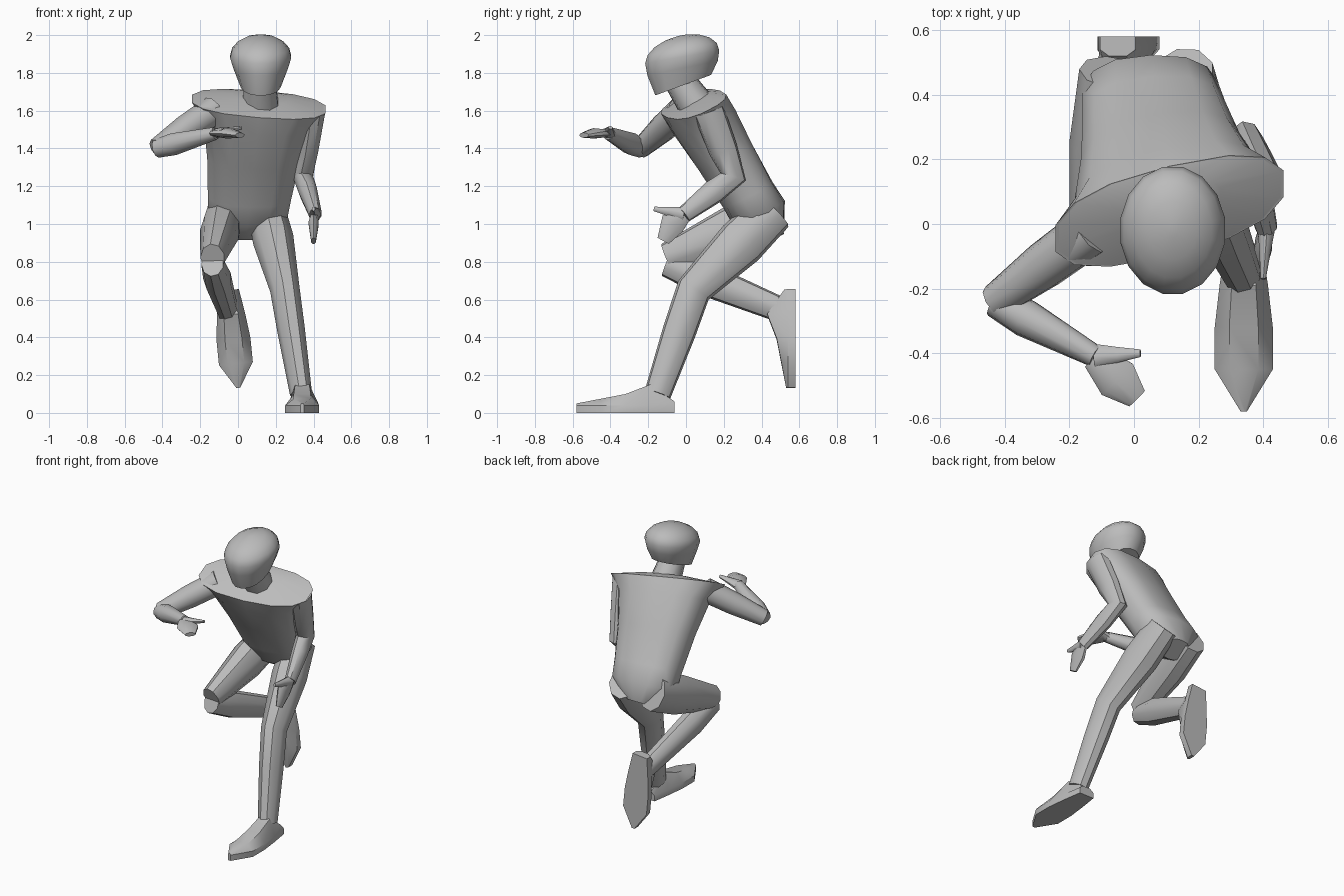
import bpy, bmesh, math
from mathutils import Vector

cube = bpy.data.objects.get("Cube")
if cube:
    bpy.data.objects.remove(cube)

grey = bpy.data.materials.new("plain_grey")
grey.use_nodes = True
grey.diffuse_color = (0.5, 0.5, 0.5, 1)
shader = grey.node_tree.nodes["Principled BSDF"]
shader.inputs["Base Color"].default_value = grey.diffuse_color

SIDEWAYS = Vector((1, 0, 0))
FORWARD = Vector((0, -1, 0))
UP = Vector((0, 0, 1))


def skin(name, rings):
    """Join rings with equal numbers of points into a capped solid."""
    bm = bmesh.new()
    loops = [[bm.verts.new(point) for point in ring] for ring in rings]
    count = len(loops[0])
    for lower, upper in zip(loops, loops[1:]):
        for i in range(count):
            j = (i + 1) % count
            bm.faces.new((lower[i], lower[j], upper[j], upper[i]))
    bm.faces.new(loops[0])
    bm.faces.new(loops[-1])
    bmesh.ops.recalc_face_normals(bm, faces=bm.faces)
    mesh = bpy.data.meshes.new(name)
    bm.to_mesh(mesh)
    bm.free()
    mesh.materials.append(grey)
    part = bpy.data.objects.new(name, mesh)
    bpy.context.collection.objects.link(part)
    bpy.ops.object.select_all(action='DESELECT')
    part.select_set(True)
    bpy.context.view_layer.objects.active = part
    bpy.ops.object.shade_smooth_by_angle(angle=math.radians(42))


def boxier(value, power):
    return math.copysign(abs(value) ** power, value)


def oval(centre, across, along, sides, power=1):
    """Ring with two half axes; a power below one makes it boxier."""
    angles = [math.tau * (i + 0.5) / sides for i in range(sides)]
    return [centre + across * boxier(math.cos(a), power) + along * boxier(math.sin(a), power)
            for a in angles]


def limb(name, joints, sizes, depth=1, hint=SIDEWAYS):
    """Tube through the joints, mitred where it bends."""
    rings = []
    for i, (joint, size) in enumerate(zip(joints, sizes)):
        after = joints[min(i + 1, len(joints) - 1)] - joint
        before = joint - joints[max(i - 1, 0)]
        axis = (after.normalized() + before.normalized()).normalized()
        across = (hint - axis * hint.dot(axis)).normalized()
        along = axis.cross(across) * depth
        rings.append(oval(joint, across * size, along * size, 9))
    skin(name, rings)


def foot(name, heel, forward, up):
    """Shoe with a flat sole and a pointed toe."""
    side = forward.cross(up)
    rings = []
    widths = (0.055, 0.075, 0.09, 0.09, 0.01)
    heights = (0.06, 0.15, 0.1, 0.075, 0.05)
    for i, (wide, high) in enumerate(zip(widths, heights)):
        half = [(wide, 0), (wide, 0.04), (wide / 2, high)]
        outline = half + [(-s, h) for s, h in reversed(half)]
        middle = heel + forward * i * 0.13
        rings.append([middle + side * s + up * h for s, h in outline])
    skin(name, rings)


def hand(name, wrist, knuckles, fingertip, thumb_tip, palm_normal):
    """Flat palm with fingers and a separate thumb."""
    side = palm_normal.cross(knuckles - wrist)
    limb(name, (wrist, knuckles, fingertip), (0.045, 0.07, 0.035), 0.4, side)
    limb(name + "_thumb", (wrist, wrist.lerp(thumb_tip, 0.5), thumb_tip),
         (0.04, 0.025, 0.012), 0.7, side)


# Torso, leaning forward; the shoulders twist and the hips are level
collar_base = Vector((0.11, 0.04, 1.635))
seat = Vector((0.04, 0.45, 0.95))
lean = Vector((0, 0.87, 0.45))
twist = Vector((1, 0.24, -0.08))
widths = (0.36, 0.29, 0.25, 0.225, 0.215, 0.09)
depths = (0.16, 0.17, 0.16, 0.15, 0.155, 0.08)
places = (0, 0.13, 0.4, 0.7, 0.85, 1)
skin("torso", [oval(collar_base.lerp(seat, t), twist.lerp(SIDEWAYS, t) * w, lean * d, 14, 0.8)
               for t, w, d in zip(places, widths, depths)])

# Collar sloping up to the neck
neck_base = Vector((0.12, 0.06, 1.67))
skin("collar", [oval(place, twist * size, lean * size * 0.45, 14, 0.8)
                for place, size in ((collar_base, 0.35), (neck_base, 0.15))])
limb("neck", (neck_base - UP * 0.05, Vector((0.12, -0.05, 1.78))), (0.1, 0.08))

# Head: a narrowing face below a domed helmet, tipped forward
brow = Vector((0.12, -0.02, 1.885))
tipped = Vector((0, 0.2, 0.035))
jaw = Vector((0.12, -0.015, 1.735))
jaw_slope = Vector((0, 0.15, 0.055))
rim = SIDEWAYS * 0.165
face = [oval(jaw, rim * 0.65, jaw_slope, 16, 0.9),
        oval(jaw.lerp(brow, 0.6), rim * 0.88, jaw_slope.lerp(tipped, 0.8), 16)]
dome = []
for step in range(5):
    angle = math.radians(21 * step)
    level = brow + UP * 0.115 * math.sin(angle)
    shrink = math.cos(angle)
    dome.append(oval(level, rim * shrink, tipped * shrink, 16))
skin("head", face + dome)

# Left leg, planted in front
hip = Vector((0.15, 0.46, 1.07))
knee = Vector((0.25, 0.04, 0.65))
ankle = Vector((0.335, -0.15, 0.1))
limb("left_leg", (hip, hip.lerp(knee, 0.4), knee, knee.lerp(ankle, 0.4), ankle),
     (0.1, 0.11, 0.08, 0.075, 0.06), 1.2)
foot("left_foot", Vector((0.34, -0.06, 0)), FORWARD, UP)

# Right leg, lifted behind with the sole facing back
hip = Vector((-0.07, 0.47, 1.06))
knee = Vector((-0.135, -0.1, 0.82))
ankle = Vector((-0.05, 0.54, 0.53))
limb("right_thigh", (hip, hip.lerp(knee, 0.4), knee), (0.1, 0.105, 0.065), 1.25)
knee -= UP * 0.03
limb("right_calf", (knee, knee.lerp(ankle, 0.3), ankle), (0.06, 0.075, 0.055), 1.2)
toes = Vector((0.1, 0, -1)).normalized()
foot("right_foot", Vector((-0.05, 0.58, 0.65)), toes, FORWARD)

# Left arm, swung back with the hand hanging forward
shoulder = Vector((0.4, 0.12, 1.6))
elbow = Vector((0.345, 0.25, 1.25))
wrist = Vector((0.41, -0.01, 1.05))
limb("left_arm", (shoulder, shoulder.lerp(elbow, 0.6), elbow, elbow.lerp(wrist, 0.4), wrist),
     (0.065, 0.06, 0.055, 0.05, 0.035), 1.3)
hand("left_hand", wrist, Vector((0.4, -0.07, 1)), Vector((0.4, -0.12, 0.91)),
     Vector((0.4, -0.17, 1.08)), SIDEWAYS)

# Right arm, bent across the chest
shoulder = Vector((-0.13, -0.02, 1.6))
elbow = Vector((-0.43, -0.24, 1.4))
wrist = Vector((-0.12, -0.41, 1.48))
limb("right_upper_arm", (shoulder, shoulder.lerp(elbow, 0.5), elbow), (0.08, 0.075, 0.055))
limb("right_forearm", (elbow, elbow.lerp(wrist, 0.3), wrist), (0.05, 0.06, 0.035), hint=UP)
hand("right_hand", wrist, Vector((-0.05, -0.48, 1.48)), Vector((0.01, -0.54, 1.47)),
     Vector((0.02, -0.4, 1.51)), UP)
